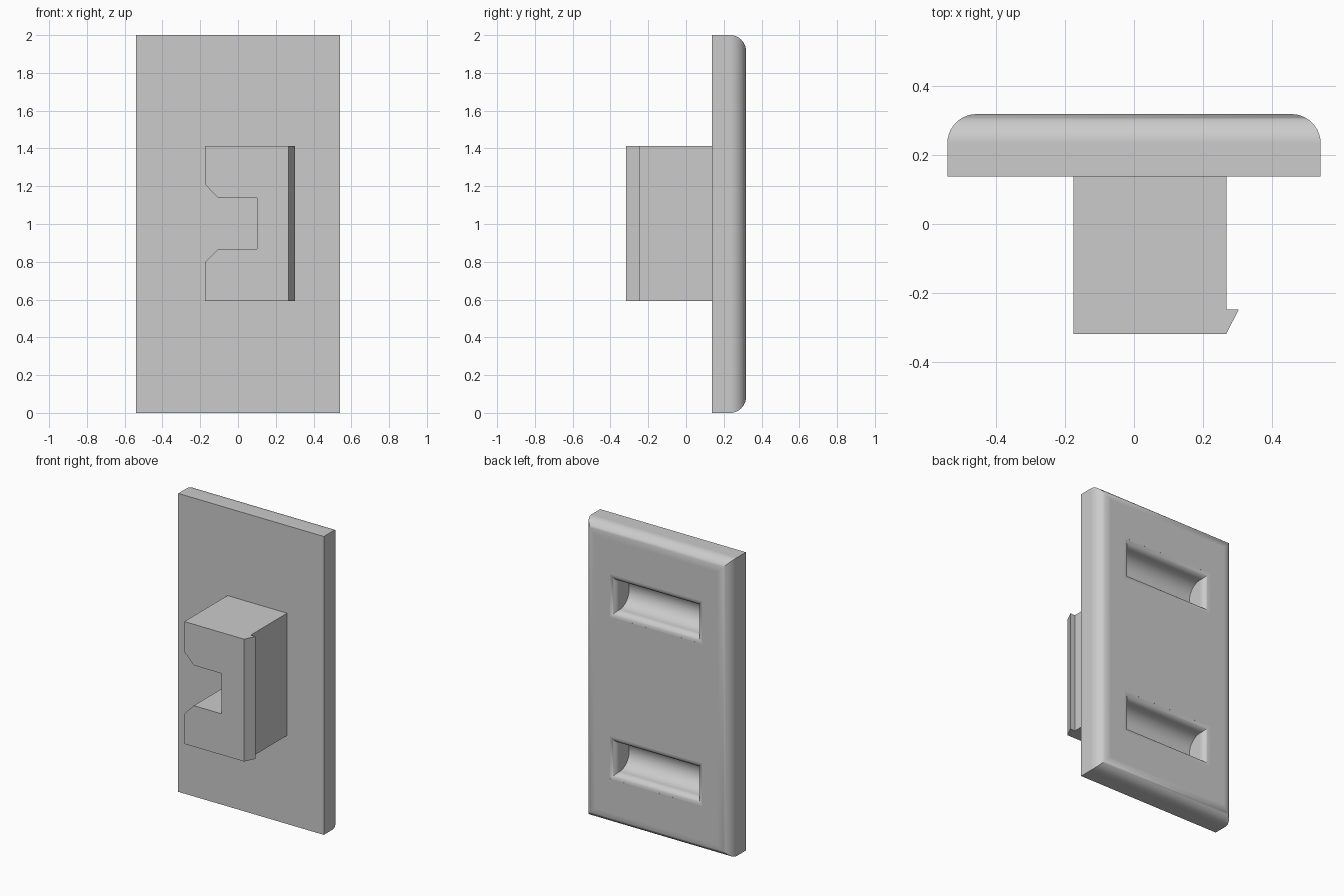
import bpy, bmesh
from math import sin, cos, pi, radians

default = bpy.data.objects.get("Cube")
if default:
    bpy.data.objects.remove(default)

grey = bpy.data.materials.new("light_grey")
grey.use_nodes = True
grey.diffuse_color = (0.6, 0.6, 0.6, 1)
grey.node_tree.nodes["Principled BSDF"].inputs["Base Color"].default_value = (0.6, 0.6, 0.6, 1)

FRONT, JOIN, BACK = -0.318, 0.138, 0.318


def make_object(name, bm):
    bmesh.ops.recalc_face_normals(bm, faces=bm.faces)
    mesh = bpy.data.meshes.new(name)
    bm.to_mesh(mesh)
    bm.free()
    mesh.materials.append(grey)
    obj = bpy.data.objects.new(name, mesh)
    bpy.context.collection.objects.link(obj)
    return obj


def prism(name, outline, direction):
    """Extrude a closed 3D outline along a direction."""
    bm = bmesh.new()
    face = bm.faces.new([bm.verts.new(p) for p in outline])
    out = bmesh.ops.extrude_face_region(bm, geom=[face])
    verts = [g for g in out["geom"] if isinstance(g, bmesh.types.BMVert)]
    bmesh.ops.translate(bm, verts=verts, vec=direction)
    return make_object(name, bm)


def groove_cutter(z, half_len=0.3, radius=0.1, flare=0.045, steps=8, sides=24):
    """Round-bottomed trough whose rim flares softly into the back face."""
    bm = bmesh.new()
    lip = BACK - flare
    rings = []
    for i in range(steps + 1):
        a = radians(86) * i / steps
        grow, y = flare * (1 - cos(a)), lip + flare * sin(a)
        rings.append((grow, y))
    rings.append((rings[-1][0], BACK + 0.05))
    loops = []
    for grow, y in rings:
        w, h = half_len + grow, radius + grow
        loops.append([bm.verts.new((sx * w, y, z + sz * h))
                      for sx, sz in ((-1, -1), (1, -1), (1, 1), (-1, 1))])
    for low, high in zip(loops, loops[1:]):
        for i in range(4):
            j = (i + 1) % 4
            bm.faces.new((low[i], low[j], high[j], high[i]))
    bm.faces.new(loops[-1])
    # Half-cylinder floor with flat ends
    base = loops[0]
    left, right = [base[0]], [base[1]]
    for i in range(1, sides):
        a = pi * i / sides
        y, zz = lip - radius * sin(a), z - radius * cos(a)
        left.append(bm.verts.new((-half_len, y, zz)))
        right.append(bm.verts.new((half_len, y, zz)))
    left.append(base[3])
    right.append(base[2])
    for i in range(sides):
        bm.faces.new((left[i], right[i], right[i + 1], left[i + 1]))
    bm.faces.new(left)
    bm.faces.new(right)
    cutter = make_object("groove_cutter", bm)
    cutter.hide_render = True
    return cutter


# Plate with rounded back edges
bm = bmesh.new()
bmesh.ops.create_cube(bm, size=1)
for v in bm.verts:
    v.co = (v.co.x * 1.08, BACK if v.co.y > 0 else JOIN, 1 + v.co.z * 2)
back_edges = [e for e in bm.edges if all(v.co.y > 0.3 for v in e.verts)]
bmesh.ops.bevel(bm, geom=back_edges, offset=0.085, segments=10, profile=0.5, affect='EDGES')
plate = make_object("plate", bm)

# Two finger grooves in the back
for z in (0.457, 1.543):
    cutter = groove_cutter(z)
    mod = plate.modifiers.new("groove", 'BOOLEAN')
    mod.object, mod.operation, mod.solver = cutter, 'DIFFERENCE', 'EXACT'
    bpy.context.view_layer.objects.active = plate
    bpy.ops.object.modifier_apply(modifier=mod.name)
    bpy.data.objects.remove(cutter)

bpy.ops.object.select_all(action='DESELECT')
plate.select_set(True)
bpy.context.view_layer.objects.active = plate
bpy.ops.object.shade_smooth_by_angle(angle=radians(35))
normals = plate.modifiers.new("flat_back", 'WEIGHTED_NORMAL')
normals.keep_sharp = True

# Clip block with a chamfered slot, mirrored about mid height
half = [(0.267, 0.41), (-0.175, 0.41), (-0.175, 0.207), (-0.105, 0.135), (0.1, 0.135)]
outline = half + [(x, -z) for x, z in reversed(half)]
prism("clip_block", [(x, FRONT, 1.003 + z) for x, z in outline], (0, JOIN - FRONT, 0))

# Catch lip along the block's side
prism("catch_lip", [(0.267, FRONT, 0.593), (0.303, -0.247, 0.593), (0.267, -0.247, 0.593)],
      (0, 0, 0.82))
